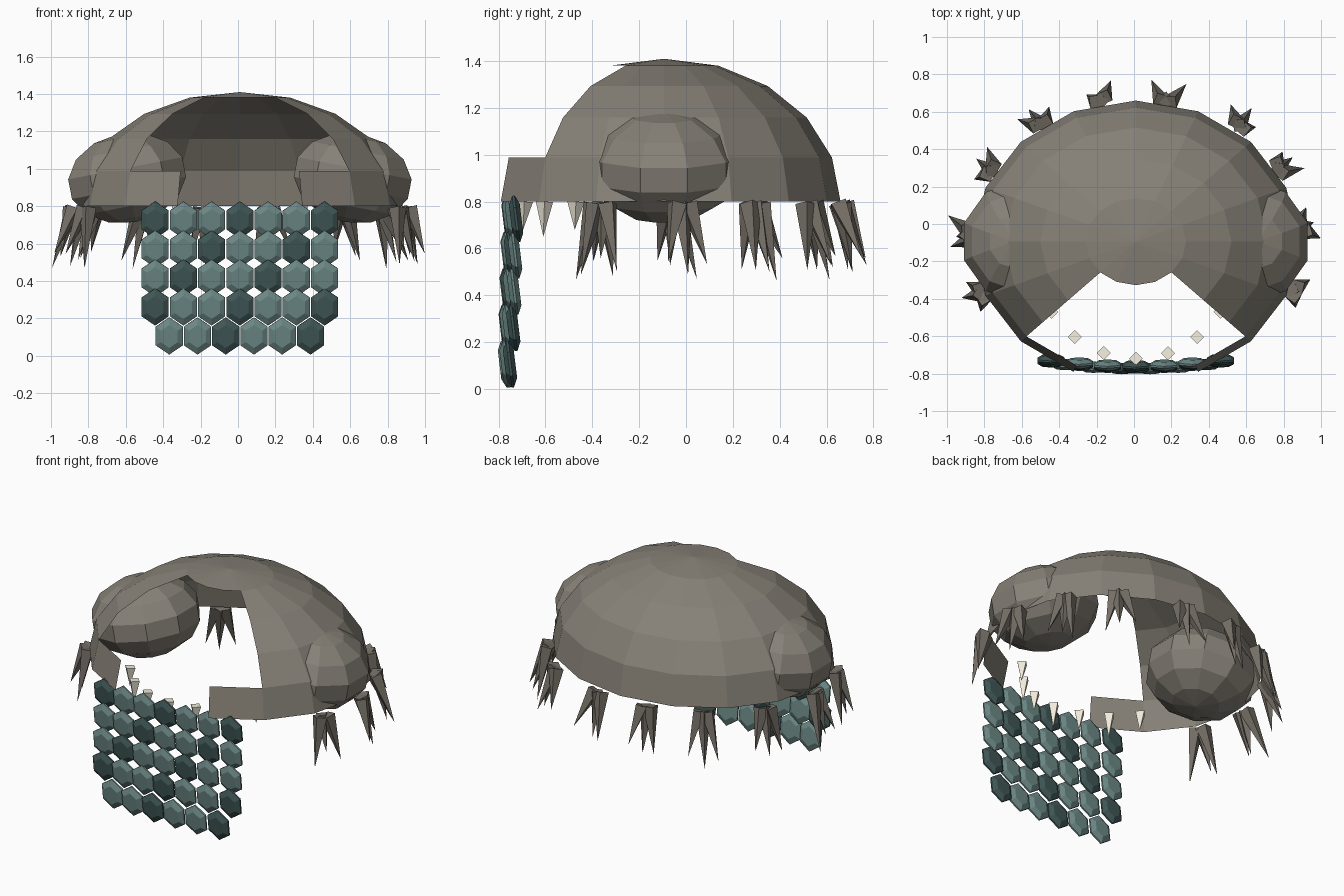
import bpy, bmesh, math, random
from math import sin, cos, pi, radians
from mathutils import Matrix, Vector

if "Cube" in bpy.data.objects:
    bpy.data.objects.remove(bpy.data.objects["Cube"])

random.seed(4)
CX, CY, CZ = 0.01, -0.094, 0.80      # centre of the hood rim
RX, RY, RZ = 0.87, 0.754, 0.61       # hood radii


def material(name, rgb):
    m = bpy.data.materials.new(name)
    m.diffuse_color = (*rgb, 1)
    m.use_nodes = True
    m.node_tree.nodes["Principled BSDF"].inputs["Base Color"].default_value = m.diffuse_color
    return m


HIDE = material("hide", (0.24, 0.22, 0.185))
FUR = material("fur", (0.18, 0.16, 0.135))
BONE = material("bone", (0.9, 0.85, 0.72))
LIGHT = material("scale_light", (0.15, 0.25, 0.24))
DARK = material("scale_dark", (0.05, 0.095, 0.093))


def finish(bm, name, *mats):
    me = bpy.data.meshes.new(name)
    bm.to_mesh(me)
    bm.free()
    for m in mats:
        me.materials.append(m)
    ob = bpy.data.objects.new(name, me)
    bpy.context.collection.objects.link(ob)
    return ob


def spike(bm, base, tip, r):
    """Four-sided cone from base to tip."""
    d = Vector(tip) - Vector(base)
    rot = d.to_track_quat('Z', 'Y').to_matrix().to_4x4()
    mat = Matrix.Translation(Vector(base) + d / 2) @ rot
    bmesh.ops.create_cone(bm, cap_ends=True, segments=4, radius1=r, radius2=0,
                          depth=d.length, matrix=mat)


# Hood: open half dome, 16 sides and 5 rings, with the face cut out
bm = bmesh.new()
pole = bm.verts.new((CX, CY, CZ + RZ))
rings = []
for j in range(1, 6):
    t = radians(18 * j)
    rings.append([bm.verts.new((CX + RX * sin(t) * sin(i * pi / 8),
                                CY - RY * sin(t) * cos(i * pi / 8),
                                CZ + RZ * cos(t))) for i in range(16)])
for i in range(16):
    k = (i + 1) % 16
    bm.faces.new((pole, rings[0][i], rings[0][k]))
    for j in range(4):
        gap = 1 if j == 3 else 2             # the lowest band wraps further forward
        if gap <= i < 16 - gap:
            bm.faces.new((rings[j][i], rings[j + 1][i], rings[j + 1][k], rings[j][k]))
bmesh.ops.recalc_face_normals(bm, faces=bm.faces)
finish(bm, "hood_shell", HIDE)

# Side pads: flattened balls tilted down towards the outside
for side, label in ((1, "right"), (-1, "left")):
    bm = bmesh.new()
    mat = (Matrix.Translation((CX + side * 0.603, CY, 0.95))
           @ Matrix.Rotation(side * radians(11), 4, 'Y')
           @ Matrix.Diagonal((0.335, 0.335, 0.24, 1)))
    bmesh.ops.create_uvsphere(bm, u_segments=10, v_segments=7, radius=1, matrix=mat)
    finish(bm, "side_pad_" + label, HIDE)

# Fur tufts: three splayed spikes at ten places round the sides and back
bm = bmesh.new()
for n in range(10):
    a = radians(-110 + n * 220 / 9) + random.uniform(-0.04, 0.04)
    out = Vector((sin(a), cos(a), 0))
    along = Vector((cos(a), -sin(a), 0))
    rim = Vector((CX + RX * 1.01 * sin(a), CY + RY * 1.01 * cos(a), 0.79))
    for s in (-1, 0, 1):
        base = rim + along * s * 0.025 + out * random.uniform(0, 0.03)
        tip = (base + along * (s * 0.06 + random.uniform(-0.02, 0.02))
               + out * random.uniform(0.03, 0.12))
        tip.z = random.uniform(0.46, 0.57)
        spike(bm, base, tip, 0.046)
finish(bm, "fur_tufts", FUR)

# Fangs: an arc of seven behind the face screen
bm = bmesh.new()
for n in range(-3, 4):
    a = radians(17.7 * n)
    p = Vector((CX + 0.565 * sin(a), CY - 0.626 * cos(a), 0.80))
    length = 0.15 if n % 2 == 0 else 0.12
    spike(bm, p, p + Vector((0, -0.005, -length)), 0.037)
finish(bm, "fangs", BONE)


# Face screen: rows of bevelled hexagonal scales
def scale(bm, x, y, z, dark):
    tilt = Matrix.Rotation(radians(7), 3, 'X')
    loops = []
    for depth, k in ((-0.023, 0.62), (-0.005, 1), (0.005, 1), (0.023, 0.62)):
        loop = []
        for i in range(6):
            a = i * pi / 3
            p = Vector((0.084 * k * sin(a), depth, 0.1 * k * cos(a)))
            loop.append(bm.verts.new(tilt @ p + Vector((x, y, z))))
        loops.append(loop)
    faces = [bm.faces.new(loops[0]), bm.faces.new(loops[-1][::-1])]
    for lo, hi in zip(loops, loops[1:]):
        for i in range(6):
            k = (i + 1) % 6
            faces.append(bm.faces.new((lo[i], hi[i], hi[k], lo[k])))
    for f in faces:
        f.material_index = dark


bm = bmesh.new()
for row in range(5):
    count = 7 if row < 4 else 6
    for i in range(count):
        dx = (i - (count - 1) / 2) * 0.151
        scale(bm, CX + dx, -0.758 - 0.004 * row + 0.16 * dx * dx, 0.726 - 0.155 * row,
              int((i + row) % 3 == 0))
bmesh.ops.recalc_face_normals(bm, faces=bm.faces)
finish(bm, "scale_screen", LIGHT, DARK)
